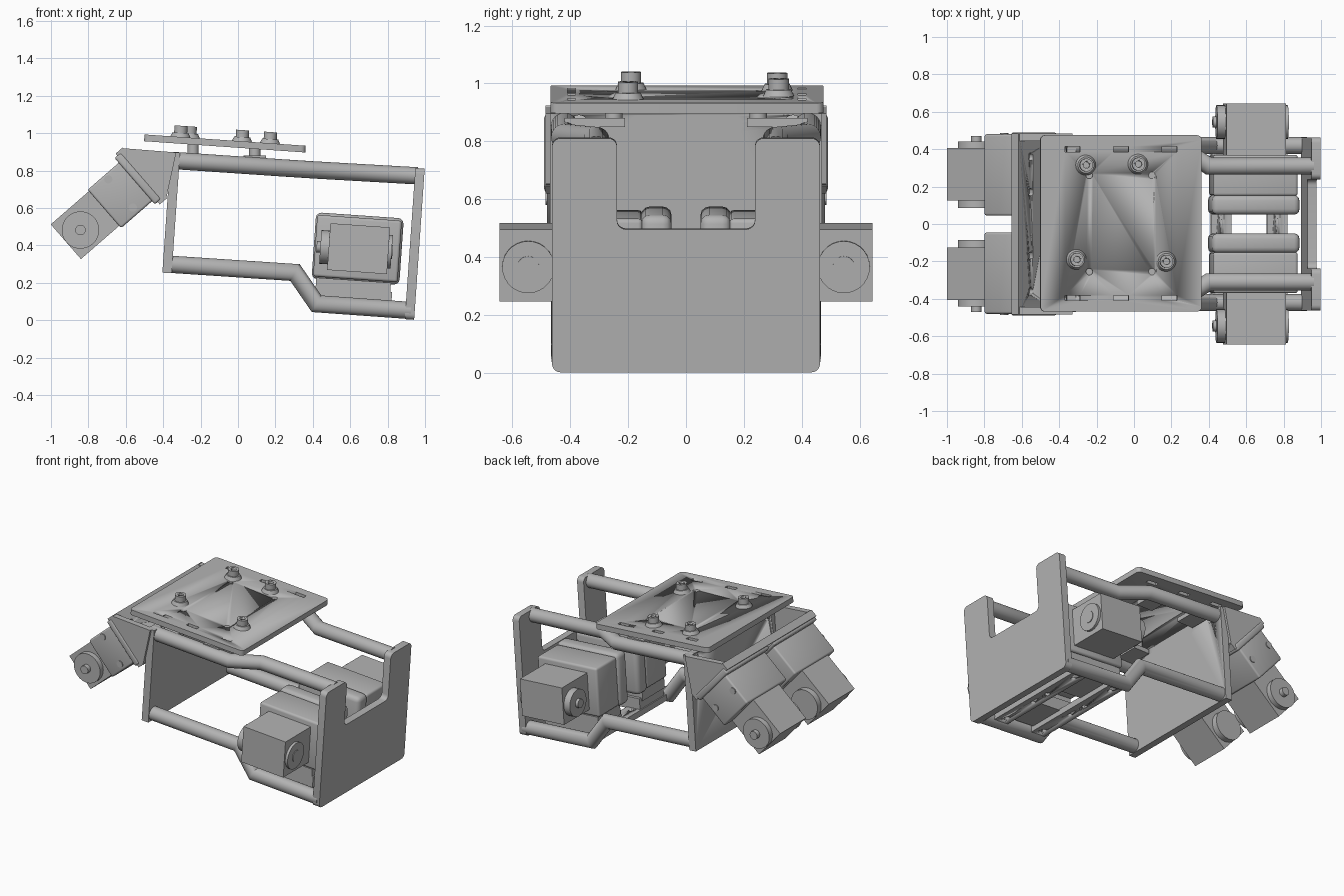
import bpy, bmesh
from math import radians, sin, cos, pi
from mathutils import Matrix, Vector

if "Cube" in bpy.data.objects:
    bpy.data.objects.remove(bpy.data.objects["Cube"])

grey = bpy.data.materials.new("plain grey")
grey.use_nodes = True
grey.diffuse_color = (0.45, 0.45, 0.45, 1)
grey.node_tree.nodes["Principled BSDF"].inputs["Base Color"].default_value = (0.45, 0.45, 0.45, 1)

TILT, SLANT = radians(4), radians(49)


def place(x, y, z, ry=0.0):
    return Matrix.Translation((x, y, z)) @ Matrix.Rotation(ry, 4, 'Y')


def finish(name, bm, mat=Matrix()):
    bm.transform(mat)
    bmesh.ops.recalc_face_normals(bm, faces=bm.faces)
    me = bpy.data.meshes.new(name)
    bm.to_mesh(me)
    bm.free()
    me.materials.append(grey)
    ob = bpy.data.objects.new(name, me)
    bpy.context.collection.objects.link(ob)
    bpy.ops.object.select_all(action='DESELECT')
    ob.select_set(True)
    bpy.context.view_layer.objects.active = ob
    bpy.ops.object.shade_smooth_by_angle(angle=radians(35))
    return ob


def box(name, lo, hi, mat=Matrix(), bevel=0.0):
    bm = bmesh.new()
    bmesh.ops.create_cube(bm, size=1)
    for v in bm.verts:
        v.co = [l + (h - l) * (c + 0.5) for l, h, c in zip(lo, hi, v.co)]
    if bevel:
        bmesh.ops.bevel(bm, geom=bm.edges[:], offset=bevel, segments=3, profile=0.5, affect='EDGES')
    return finish(name, bm, mat)


def cylinder(name, r, depth, mat, axis='Z', r2=None):
    bm = bmesh.new()
    bmesh.ops.create_cone(bm, cap_ends=True, segments=28, radius1=r,
                          radius2=r if r2 is None else r2, depth=depth)
    turn = {'Z': Matrix(), 'X': Matrix.Rotation(pi / 2, 4, 'Y'), 'Y': Matrix.Rotation(pi / 2, 4, 'X')}
    return finish(name, bm, mat @ turn[axis])


def prism(name, outline, depth, mat, round_r=0.0):
    """Outline in local XY, centred thickness along local Z."""
    bm = bmesh.new()
    face = bm.faces.new([bm.verts.new((a, b, -depth / 2)) for a, b in outline])
    new = bmesh.ops.extrude_face_region(bm, geom=[face])["geom"]
    bmesh.ops.translate(bm, vec=(0, 0, depth), verts=[v for v in new if isinstance(v, bmesh.types.BMVert)])
    if round_r:
        ends = [e for e in bm.edges if abs(e.verts[0].co.z - e.verts[1].co.z) > depth / 2]
        bmesh.ops.bevel(bm, geom=ends, offset=round_r, segments=5, profile=0.5, affect='EDGES')
    return finish(name, bm, mat)


def tube(name, points, r, normal, sides=24):
    """Mitred round rail; the path lies in the plane of the normal."""
    bm, rings = bmesh.new(), []
    pts, n = [Vector(p) for p in points], Vector(normal)
    for i, p in enumerate(pts):
        t_in = (p - pts[i - 1]).normalized() if i else (pts[1] - p).normalized()
        t_out = (pts[i + 1] - p).normalized() if i < len(pts) - 1 else t_in
        side = n.cross(t_in + t_out).normalized()
        stretch = 1 / cos(t_in.angle(t_out) / 2)
        rings.append([bm.verts.new(p + r * (n * cos(a) + side * sin(a) * stretch))
                      for a in (2 * pi * k / sides for k in range(sides))])
    for a, b in zip(rings, rings[1:]):
        for k in range(sides):
            j = (k + 1) % sides
            bm.faces.new((a[k], a[j], b[j], b[k]))
    bm.faces.new(rings[0])
    bm.faces.new(rings[-1])
    return finish(name, bm)


def cut(ob, cutters):
    for c in cutters:
        m = ob.modifiers.new("hole", 'BOOLEAN')
        m.operation, m.object, m.solver = 'DIFFERENCE', c, 'EXACT'
        bpy.context.view_layer.objects.active = ob
        bpy.ops.object.modifier_apply(modifier=m.name)
        bpy.data.objects.remove(c)


# End plate with square notch and four bolt holes
end = place(0.945, 0, 0.408, TILT)
half = [(0.463, -0.405), (0.463, 0.405), (0.238, 0.405), (0.238, 0.09)]
outline = half + [(-y, z) for y, z in reversed(half)]
to_yz = Matrix(((0, 0, 1, 0), (1, 0, 0, 0), (0, 1, 0, 0), (0, 0, 0, 1)))
end_plate = prism("end_plate", outline, 0.05, end @ to_yz, 0.03)
cut(end_plate, [cylinder("hole_cutter", 0.018, 0.2, end @ place(0, y, z), 'X')
                for y in (-0.295, 0.295) for z in (-0.07, 0.23)])

# Middle wall
wall_at = place(-0.357, 0, 0.575, TILT)
wall = box("middle_wall", (-0.025, -0.47, -0.323), (0.025, 0.47, 0.323), wall_at)
cut(wall, [cylinder("hole_cutter", 0.033, 0.2, wall_at @ place(0, y, 0.285), 'X')
           for y in (-0.37, -0.16, 0.16, 0.37)])

# Slanted mounting plate
slant = place(-0.545, 0, 0.75, SLANT)
mount = box("slanted_plate", (-0.178, -0.485, 0.01), (0.182, 0.485, 0.06), slant)
cut(mount, [cylinder("hole_cutter", 0.02, 0.2, slant @ place(-0.08, y, 0.04))
            for y in (-0.36, -0.17, 0.17, 0.36)])

# Cross strips under the lower servos
for k, (x0, x1) in enumerate(((0.41, 0.52), (0.71, 0.82))):
    mid = (x0 + x1) / 2
    at = place(mid, 0, 0.085 - 0.07 * (mid - 0.42), TILT)
    strip = box(f"cross_strip_{k}", (x0 - mid, -0.42, -0.02), (x1 - mid, 0.42, 0.02), at)
    cut(strip, [cylinder("hole_cutter", 0.017, 0.2, at @ place(0, y, 0)) for y in (-0.32, -0.07, 0.07, 0.32)])

for s, tag in ((1, "back"), (-1, "front")):
    def side_box(name, lo, hi, mat=Matrix(), bevel=0.0):
        ys = sorted((s * lo[1], s * hi[1]))
        return box(f"{tag}_{name}", (lo[0], ys[0], lo[2]), (hi[0], ys[1], hi[2]), mat, bevel)

    # Bent rails
    tube(f"{tag}_top_rail", [(-0.36, s * 0.42, 0.855), (0.23, s * 0.42, 0.815),
                             (0.40, s * 0.31, 0.804), (0.96, s * 0.31, 0.772)], 0.046, (sin(TILT), 0, cos(TILT)))
    tube(f"{tag}_bottom_rail", [(-0.375, s * 0.42, 0.30), (0.305, s * 0.42, 0.255),
                                (0.42, s * 0.42, 0.088), (0.925, s * 0.42, 0.052)], 0.046, (0, 1, 0))

    # Triangular side of the wedge
    prism(f"{tag}_wedge_side", [(-0.62, 0.92), (-0.33, 0.897), (-0.385, 0.645)], 0.04,
          place(0, s * 0.465, 0) @ Matrix.Rotation(pi / 2, 4, 'X'))

    # Slanted servo: pad, housing, head, horns, bolts
    side_box("slanted_pad", (-0.165, 0.03, -0.01), (0.165, 0.49, 0.035), slant, 0.012)
    side_box("slanted_housing", (-0.13, 0.045, -0.23), (0.142, 0.48, 0.01), slant, 0.012)
    side_box("slanted_head", (-0.12, 0.125, -0.5), (0.126, 0.405, -0.2), slant)
    for y, r, d in ((0.415, 0.1, 0.05), (0.45, 0.028, 0.04), (0.11, 0.1, 0.05)):
        cylinder(f"{tag}_slanted_horn", r, d, slant @ place(0.007, s * y, -0.4), 'Y')
    for u in (-0.1, 0.1):
        cylinder(f"{tag}_housing_bolt", 0.022, 0.012, slant @ place(u, s * 0.48, -0.11), 'Y')

    # Lower servo: pedestal, rounded bracket, body, head, horns
    low = place(0.64, 0, 0.383, TILT)
    side_box("pedestal", (-0.2, 0.1, -0.3), (0.2, 0.36, -0.22), low)
    side_box("pedestal_step", (-0.21, 0.12, -0.24), (0.19, 0.36, -0.17), low)
    side_box("servo_bracket", (-0.235, 0.05, -0.178), (0.235, 0.155, 0.178), low, 0.03)
    side_box("servo_body", (-0.228, 0.15, -0.165), (0.225, 0.37, 0.165), low, 0.015)
    side_box("servo_head", (-0.155, 0.36, -0.125), (0.165, 0.645, 0.125), low)
    for x, r, d in ((-0.175, 0.09, 0.05), (-0.205, 0.03, 0.03), (0.165, 0.09, 0.035), (0.182, 0.038, 0.01)):
        cylinder(f"{tag}_servo_horn", r, d, low @ place(x, s * 0.545, -0.005), 'X')

    # Tabs and posts that carry the top plate
    for x in (-0.24, 0.09):
        side_box("post_tab", (x - 0.06, 0.21, 0.85), (x + 0.06, 0.42, 0.88))
        cylinder(f"{tag}_post", 0.03, 0.08, place(x, s * 0.25, 0.91))

# Top plate with slots and holes
top = place(-0.07, 0, 0.945, TILT)
top_plate = prism("top_plate", [(-0.432, -0.468), (0.432, -0.468), (0.432, 0.475), (-0.432, 0.475)],
                  0.036, top, 0.025)
slots = [box("slot_cutter", (x - 0.04, y - 0.014, -0.1), (x + 0.04, y + 0.014, 0.1), top)
         for x in (-0.26, 0, 0.26) for y in (-0.395, 0.4)]
holes = [cylinder("hole_cutter", 0.018, 0.2, top @ place(x, y, 0)) for x in (-0.17, 0.165) for y in (-0.255, 0.26)]
cut(top_plate, slots + holes)

# Socket screws on flared washers
for k, (x, y) in enumerate(((-0.19, 0.315), (0.09, 0.32), (-0.24, -0.19), (0.24, -0.2))):
    cylinder(f"washer_{k}", 0.055, 0.025, top @ place(x, y, 0.028), r2=0.043)
    head = cylinder(f"screw_{k}", 0.035, 0.05, top @ place(x, y, 0.053))
    cut(head, [cylinder("socket_cutter", 0.017, 0.05, top @ place(x, y, 0.08))])
